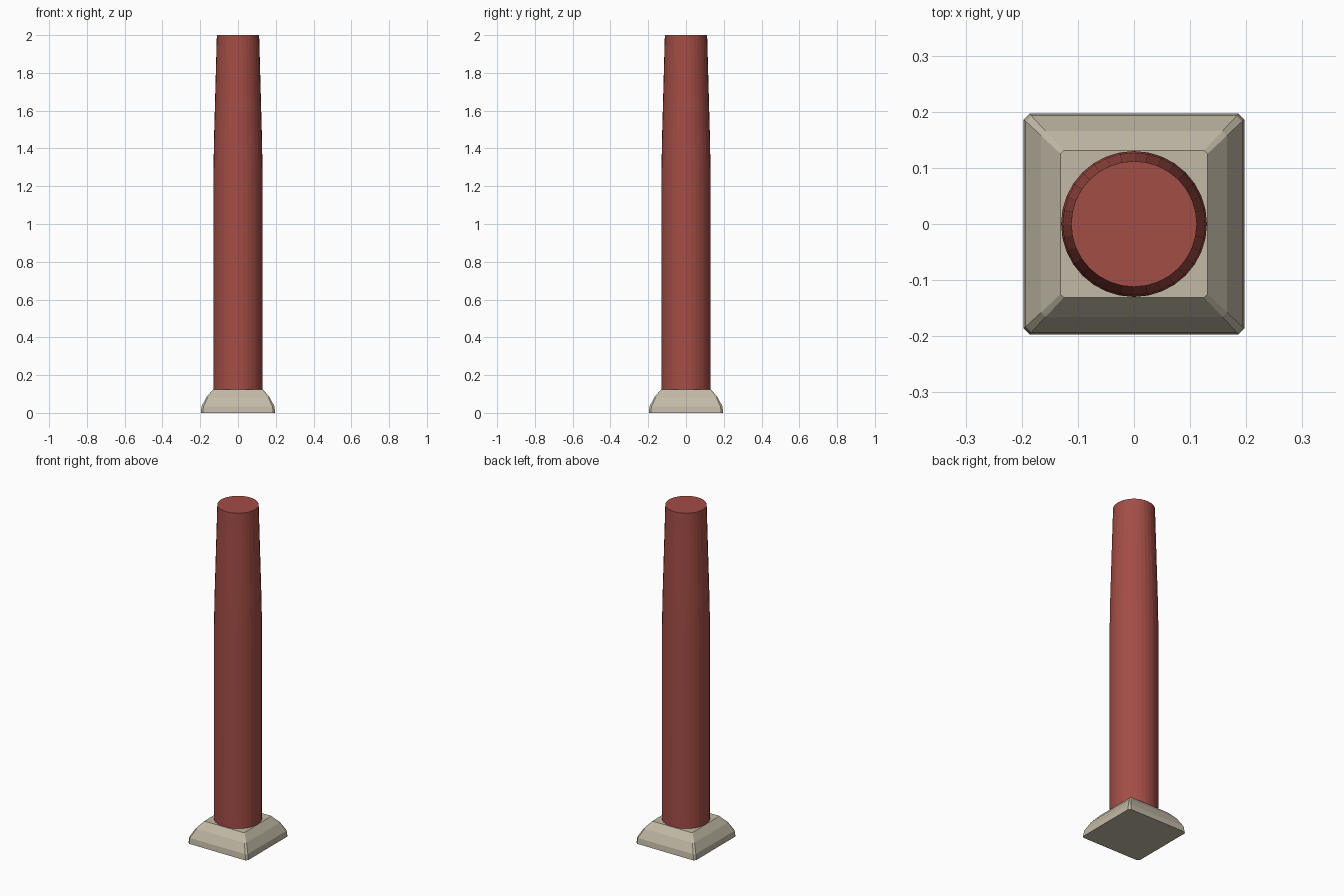
import bpy, bmesh, math

if "Cube" in bpy.data.objects:
    bpy.data.objects.remove(bpy.data.objects["Cube"])

def material(name, rgb):
    m = bpy.data.materials.new(name)
    m.diffuse_color = (*rgb, 1)
    m.use_nodes = True
    m.node_tree.nodes["Principled BSDF"].inputs["Base Color"].default_value = m.diffuse_color
    return m

def loft(name, rings, mat):
    """Skin a stack of equal-length rings and cap both ends."""
    bm = bmesh.new()
    loops = [[bm.verts.new(p) for p in ring] for ring in rings]
    n = len(loops[0])
    for a, b in zip(loops, loops[1:]):
        for i in range(n):
            j = (i + 1) % n
            bm.faces.new((a[i], a[j], b[j], b[i]))
    bm.faces.new(loops[0][::-1])
    bm.faces.new(loops[-1])
    bmesh.ops.recalc_face_normals(bm, faces=bm.faces)
    me = bpy.data.meshes.new(name)
    bm.to_mesh(me)
    bm.free()
    me.materials.append(mat)
    ob = bpy.data.objects.new(name, me)
    bpy.context.collection.objects.link(ob)
    return ob

def chamfered_square(h, c, z):
    k = h - c
    return [(x, y, z) for x, y in ((h, -k), (h, k), (k, h), (-k, h),
                                   (-h, k), (-h, -k), (-k, -h), (k, -h))]

def circle(r, z, n=32):
    return [(r * math.cos(2 * math.pi * i / n), r * math.sin(2 * math.pi * i / n), z)
            for i in range(n)]

stone = material("beige stone", (0.54, 0.49, 0.385))
red = material("red paint", (0.37, 0.075, 0.062))

# Stone plinth with a rounded, chamfered profile
plinth = [(0.197, 0.011, 0.0), (0.193, 0.010, 0.034),
          (0.166, 0.008, 0.085), (0.131, 0.006, 0.125)]
loft("plinth", [chamfered_square(*p) for p in plinth], stone)

# Round shaft, straight then tapering towards the top
shaft = [(0.130, 0.115), (0.130, 1.28), (0.127, 1.45), (0.112, 2.0)]
ob = loft("shaft", [circle(*p) for p in shaft], red)
bpy.context.view_layer.objects.active = ob
ob.select_set(True)
bpy.ops.object.shade_smooth_by_angle(angle=math.radians(5))
